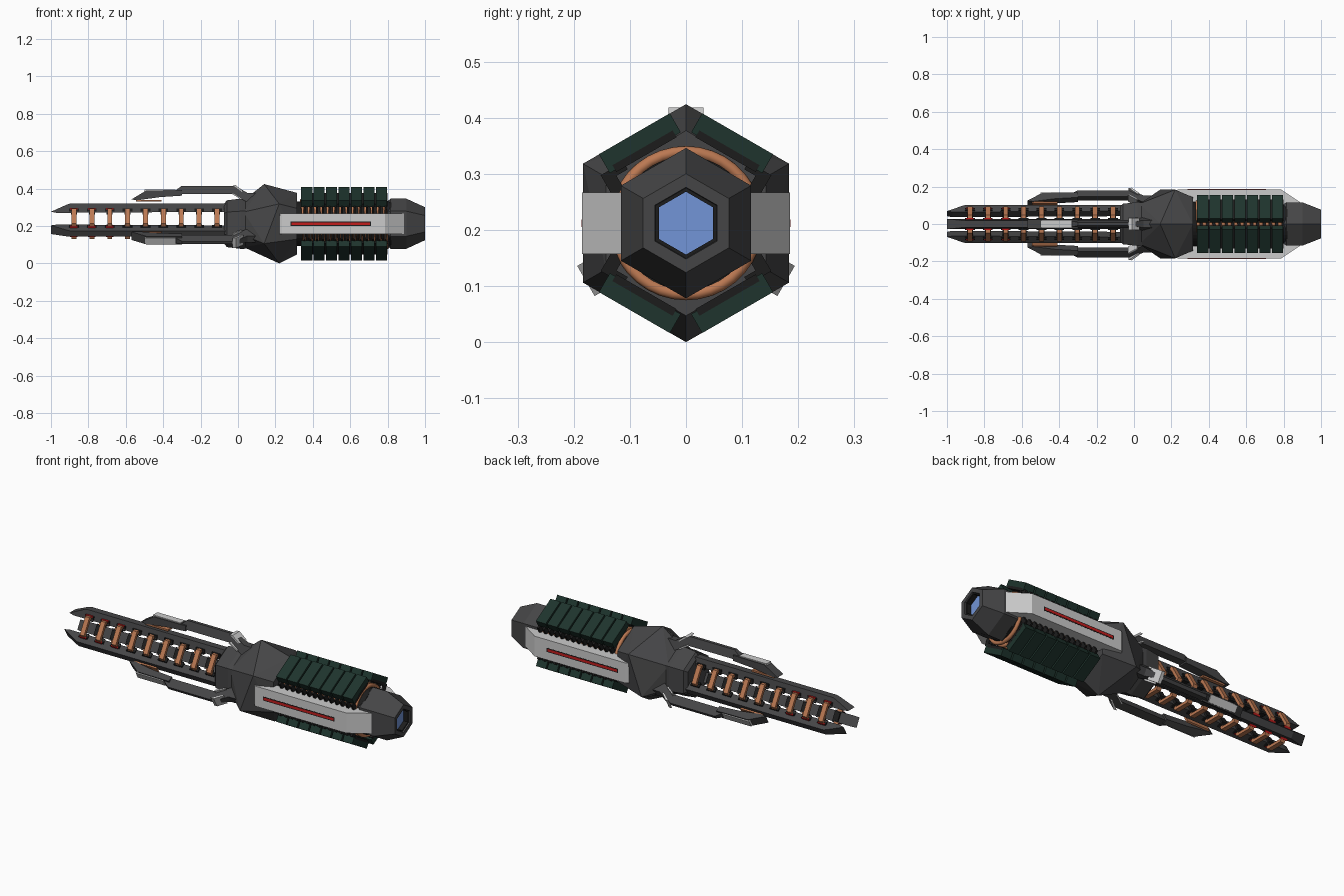
import bpy, bmesh, math
from math import sin, cos, pi, radians

if "Cube" in bpy.data.objects:
    bpy.data.objects.remove(bpy.data.objects["Cube"])

C = 0.212                      # height of the long axis
TRI = [90, 210, 330]           # three-fold layout of the front half


def material(name, rgb):
    m = bpy.data.materials.new(name)
    m.diffuse_color = (*rgb, 1)
    m.use_nodes = True
    m.node_tree.nodes["Principled BSDF"].inputs["Base Color"].default_value = m.diffuse_color
    return m


GREY = material("dark grey", (0.06, 0.06, 0.062))
BLACK = material("black", (0.012, 0.012, 0.012))
LIGHT = material("light grey", (0.6, 0.6, 0.6))
COPPER = material("copper", (0.5, 0.19, 0.085))
GREEN = material("dark green", (0.013, 0.034, 0.026))
RED = material("red", (0.55, 0.012, 0.012))
BLUE = material("blue", (0.17, 0.3, 0.68))


def pt(x, t, r, deg):
    """Point at x, tangent offset t, radius r in the direction deg around the axis."""
    a = radians(deg)
    return (x, r * cos(a) - t * sin(a), C + r * sin(a) + t * cos(a))


class Part:
    def __init__(self, name, mat):
        self.name, self.mat, self.bm = name, mat, bmesh.new()

    def loft(self, rings, caps=True, closed=False):
        vs = [[self.bm.verts.new(p) for p in ring] for ring in rings]
        n = len(vs[0])
        pairs = list(zip(vs, vs[1:])) + ([(vs[-1], vs[0])] if closed else [])
        for a, b in pairs:
            for i in range(n):
                j = (i + 1) % n
                self.bm.faces.new((a[i], a[j], b[j], b[i]))
        if caps and not closed:
            self.bm.faces.new(vs[0])
            self.bm.faces.new(vs[-1])

    def slab(self, prof, w, deg, taper=0.0, t=0.0):
        """Side profile of (x, r), given width; the width narrows with radius."""
        r0 = min(r for _, r in prof)
        self.loft([[pt(x, t + s * (w - taper * (r - r0)), r, deg) for x, r in prof] for s in (-1, 1)])

    def box(self, x0, x1, r0, r1, w, deg, t=0.0):
        self.slab([(x0, r0), (x1, r0), (x1, r1), (x0, r1)], w, deg, t=t)

    def hexes(self, stations, **kw):
        self.loft([[pt(x, 0, r, 30 + 60 * k) for k in range(6)] for x, r in stations], **kw)

    def done(self):
        bmesh.ops.recalc_face_normals(self.bm, faces=self.bm.faces)
        me = bpy.data.meshes.new(self.name)
        self.bm.to_mesh(me)
        self.bm.free()
        me.materials.append(self.mat)
        ob = bpy.data.objects.new(self.name, me)
        bpy.context.collection.objects.link(ob)
        return ob


# faceted hub: alternating corners wrapped in a hull
hub = Part("faceted_hub", GREY)
for k in range(6):
    d = 30 + 60 * k
    for x, r in ((0.03, 0.125), (0.14 if d in TRI else 0.22, 0.212), (0.315, 0.165)):
        hub.bm.verts.new(pt(x, 0, r, d))
bmesh.ops.convex_hull(hub.bm, input=hub.bm.verts[:])
hub.done()

neck = Part("hub_neck", GREY)
neck.hexes([(-0.075, 0.105), (-0.06, 0.125), (0.02, 0.135), (0.08, 0.13)])
neck.done()

# rear nozzle with a recessed mouth
nozzle = Part("rear_nozzle", GREY)
nozzle.hexes([(0.80, 0.12), (0.815, 0.134), (0.9, 0.134), (1.0, 0.088), (1.0, 0.064), (0.96, 0.058), (0.82, 0.056)], closed=True)
nozzle.done()
rim = Part("nozzle_rim", BLACK)
rim.hexes([(0.955, 0.064), (0.992, 0.064), (0.992, 0.056), (0.955, 0.056)], closed=True)
rim.done()
lens = Part("nozzle_light", BLUE)
lens.hexes([(0.93, 0.06), (0.965, 0.06)])
lens.done()

# rear core and its copper winding
core = Part("rear_core", BLACK)
core.loft([[pt(x, 0, 0.119, 10 * k) for k in range(36)] for x in (0.3, 0.82)])
core.done()
turns, steps = 14, 36
cu = bpy.data.curves.new("copper_winding", 'CURVE')
cu.dimensions = '3D'
cu.bevel_depth, cu.bevel_resolution = 0.0105, 2
sp = cu.splines.new('POLY')
sp.points.add(turns * steps)
for i, p in enumerate(sp.points):
    p.co = (*pt(0.335 + 0.47 * i / (turns * steps), 0, 0.127, 360 * i / steps), 1)
cu.materials.append(COPPER)
coil = bpy.data.objects.new("copper_winding", cu)
bpy.context.collection.objects.link(coil)
bpy.context.view_layer.objects.active = coil
coil.select_set(True)
bpy.ops.object.convert(target='MESH')

# green cooling blocks on the four sloping sides, with thin black struts
fins, backs, struts = Part("cooling_blocks", GREEN), Part("cooling_backs", BLACK), Part("cooling_struts", BLACK)
for d in (60, 120, 240, 300):
    backs.box(0.345, 0.798, 0.141, 0.155, 0.062, d)
    side = -1 if d in (60, 240) else 1      # tangent direction towards the side panel
    for i in range(7):
        x = 0.338 + 0.0668 * i
        fins.box(x, x + 0.059, 0.145, 0.184, 0.073, d)
        for dx in (0.012, 0.045):
            struts.slab([(x + dx, 0.105), (x + dx + 0.011, 0.105), (x + dx + 0.011, 0.15), (x + dx, 0.15)],
                        0.012, d, t=side * 0.077)
            struts.box(x + dx, x + dx + 0.011, 0.135, 0.15, 0.02, d, t=side * 0.062)
for p in (fins, backs, struts):
    p.done()

# light side panels with a red slot
panels, slots, reds = Part("side_panels", LIGHT), Part("panel_slots", BLACK), Part("panel_red_strips", RED)
for d in (0, 180):
    panels.slab([(0.22, 0.12), (0.222, 0.176), (0.235, 0.185), (0.785, 0.185), (0.905, 0.105), (0.88, 0.1)], 0.055, d)
    slots.box(0.28, 0.712, 0.183, 0.1856, 0.011, d)
    reds.box(0.286, 0.706, 0.183, 0.1866, 0.0065, d)
for p in (panels, slots, reds):
    p.done()

# three long prongs, outer guards and trim
prongs, clamps, tips = Part("prongs", GREY), Part("prong_clamps", BLACK), Part("prong_red_marks", RED)
guards, patches = Part("outer_guards", GREY), Part("guard_patches", LIGHT)
brackets, liners = Part("guard_bracket_trim", LIGHT), Part("guard_copper_liners", COPPER)
coil_x = [-0.877 + 0.0956 * i for i in range(9)]
for d in TRI:
    prongs.slab([(-1.0, 0.064), (-0.92, 0.1), (-0.9, 0.107), (-0.05, 0.107), (-0.05, 0.064), (-0.97, 0.058)],
                0.028, d, taper=0.2)
    for i, x in enumerate(coil_x):
        clamps.box(x - 0.026, x + 0.026, 0.066, 0.082, 0.031, d)
        clamps.box(x - 0.016, x + 0.016, 0.05, 0.066, 0.024, d)
        if i < 3:
            tips.box(x - 0.02, x + 0.02, 0.076, 0.084, 0.033, d)
    guards.slab([(-0.57, 0.13), (-0.49, 0.178), (-0.3, 0.18), (-0.3, 0.15), (-0.42, 0.142), (-0.54, 0.125)],
                0.025, d)
    guards.slab([(-0.335, 0.178), (-0.3, 0.203), (-0.015, 0.203), (0.05, 0.165), (0.1, 0.165), (0.05, 0.115),
                 (-0.03, 0.158), (-0.33, 0.158)], 0.035, d, taper=0.3)
    patches.box(-0.5, -0.335, 0.172, 0.184, 0.019, d)
    liners.box(-0.545, -0.41, 0.118, 0.127, 0.02, d)
    brackets.slab([(-0.03, 0.205), (-0.012, 0.206), (0.03, 0.172), (0.02, 0.168)], 0.031, d)
    brackets.slab([(-0.028, 0.166), (0.022, 0.135), (0.017, 0.129), (-0.033, 0.16)], 0.036, d)
for p in (prongs, clamps, tips, guards, patches, brackets, liners):
    p.done()

# hexagonal copper hoops tying the prongs together
hoops = Part("copper_hoops", COPPER)
for x in coil_x:
    hoops.loft([[pt(x + dx, 0, r, 60 * k) for k in range(6)]
                for dx, r in ((-0.013, 0.094), (0.013, 0.094), (0.013, 0.076), (-0.013, 0.076))], closed=True)
hoops.done()
